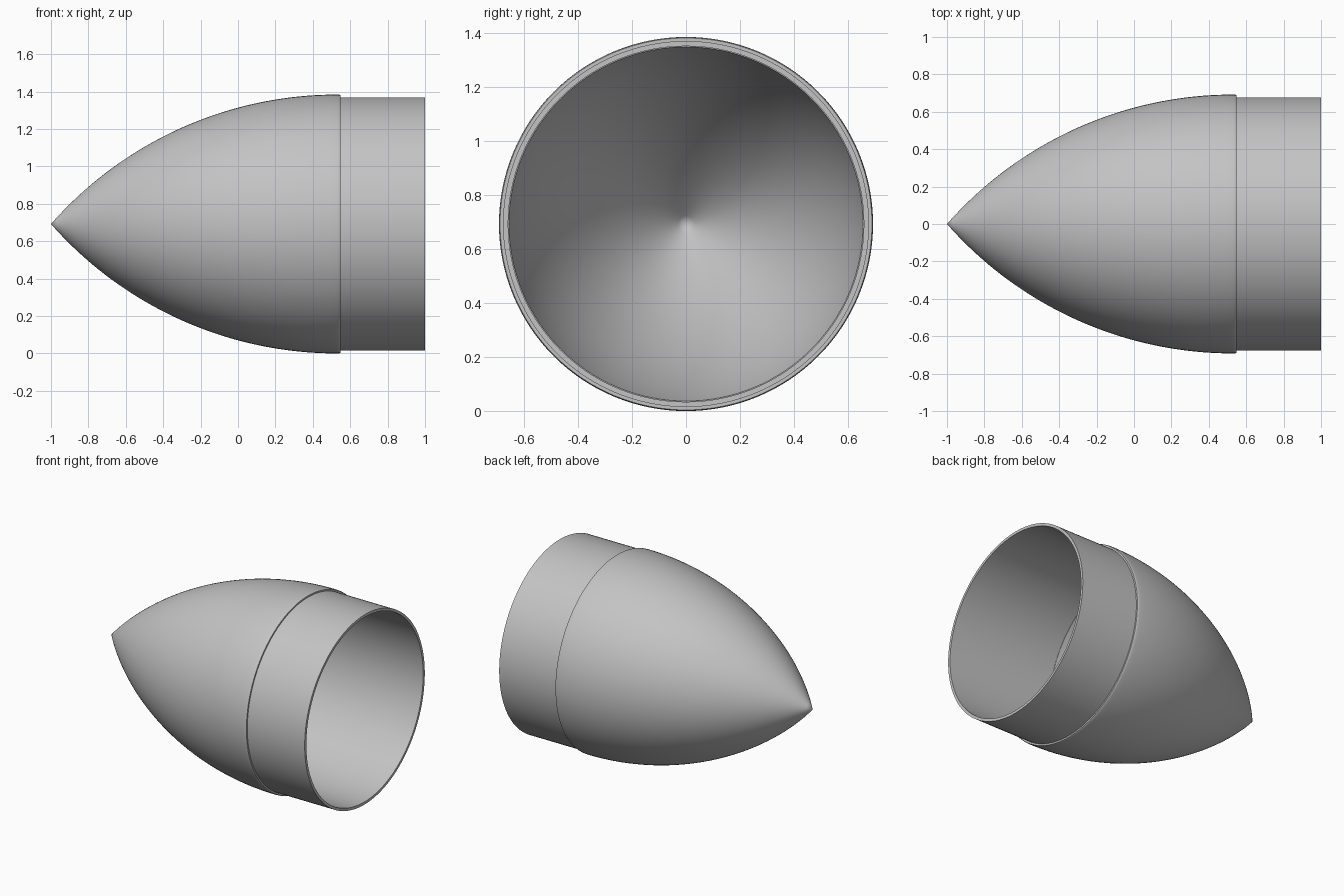
import bpy, bmesh, math

cube = bpy.data.objects.get("Cube")
if cube:
    bpy.data.objects.remove(cube, do_unlink=True)

SEGMENTS = 128
RADIUS = 0.692          # widest radius of the nose
LENGTH = 1.53           # tip to widest point
SEAM, SHOULDER, END = 0.16, 0.548, 1.0
SLEEVE_OUT, SLEEVE_IN = 0.677, 0.658
WALL = 0.003

grey = bpy.data.materials.new("plain grey")
grey.use_nodes = True
colour = (0.55, 0.55, 0.55, 1)
grey.diffuse_color = colour
grey.node_tree.nodes["Principled BSDF"].inputs["Base Color"].default_value = colour


def ogive(x):
    """Radius of the tangent ogive at x."""
    rho = (RADIUS ** 2 + LENGTH ** 2) / (2 * RADIUS)
    d = LENGTH - (x + 1)
    return max(0.0, math.sqrt(rho ** 2 - d ** 2) + RADIUS - rho)


def lathe(name, profile):
    """Spin an (x, radius) profile round the long axis."""
    bm = bmesh.new()
    rings = []
    for x, r in profile:
        if r < 1e-5:
            rings.append([bm.verts.new((x, 0, RADIUS))] * SEGMENTS)
            continue
        angles = [2 * math.pi * i / SEGMENTS for i in range(SEGMENTS)]
        rings.append([bm.verts.new((x, r * math.cos(a), RADIUS + r * math.sin(a)))
                      for a in angles])
    for a, b in zip(rings, rings[1:]):
        for i in range(SEGMENTS):
            j = (i + 1) % SEGMENTS
            corners = list(dict.fromkeys((a[i], a[j], b[j], b[i])))
            bm.faces.new(corners)
    bmesh.ops.recalc_face_normals(bm, faces=bm.faces)
    mesh = bpy.data.meshes.new(name)
    bm.to_mesh(mesh)
    bm.free()
    mesh.materials.append(grey)
    obj = bpy.data.objects.new(name, mesh)
    bpy.context.collection.objects.link(obj)
    bpy.ops.object.select_all(action="DESELECT")
    obj.select_set(True)
    bpy.context.view_layer.objects.active = obj
    bpy.ops.object.shade_smooth_by_angle(angle=math.radians(25))


# Outer skin from the tip to the slightly rounded shoulder
steps = 48
outer = [(-1 + LENGTH * i / steps, ogive(-1 + LENGTH * i / steps))
         for i in range(steps + 1)]
outer += [(0.542, RADIUS - 0.001), (SHOULDER, RADIUS - 0.004)]

# Step down to the sleeve, round its open end and back inside
sleeve = [(SHOULDER, SLEEVE_OUT), (END, SLEEVE_OUT), (END, SLEEVE_IN)]

# Straight bore, then a thin-walled hollow up to the tip
bore = [(SEAM, SLEEVE_IN)]
for i in range(steps + 1):
    x = SEAM - (SEAM + 1 - 2 * WALL) * i / steps
    bore.append((x, 0 if i == steps else max(WALL, ogive(x) - WALL)))

lathe("hollow_nose_cone", outer + sleeve + bore)
